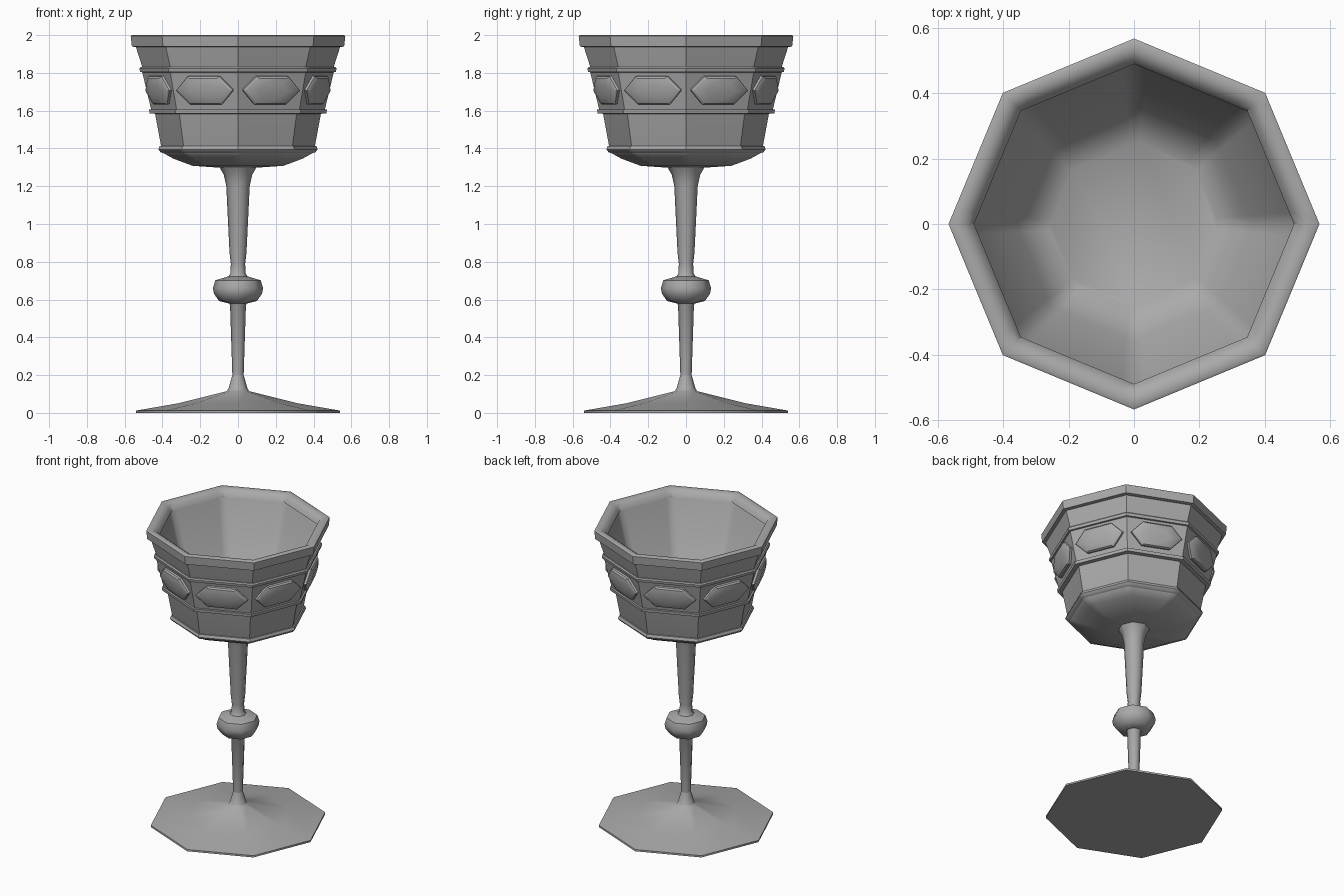
import bpy, bmesh
from math import pi, sin, cos, radians
from mathutils import Vector, Matrix

SIDES = 8
cube = bpy.data.objects.get("Cube")
if cube:
    bpy.data.objects.remove(cube, do_unlink=True)

metal = bpy.data.materials.new("grey metal")
metal.use_nodes = True
GREY = (0.4, 0.4, 0.4, 1)
metal.diffuse_color = GREY
metal.node_tree.nodes["Principled BSDF"].inputs["Base Color"].default_value = GREY


def finish(name, bm, angle):
    bmesh.ops.recalc_face_normals(bm, faces=bm.faces)
    mesh = bpy.data.meshes.new(name)
    bm.to_mesh(mesh)
    bm.free()
    mesh.materials.append(metal)
    obj = bpy.data.objects.new(name, mesh)
    bpy.context.collection.objects.link(obj)
    bpy.ops.object.select_all(action="DESELECT")
    obj.select_set(True)
    bpy.context.view_layer.objects.active = obj
    bpy.ops.object.shade_smooth_by_angle(angle=radians(angle))
    return obj


def outline(support):
    """Unit octagon, with optional holding points beside every corner."""
    corners = [Vector((cos(2 * pi * i / SIDES), sin(2 * pi * i / SIDES), 0)) for i in range(SIDES)]
    points = []
    for i, a in enumerate(corners):
        b = corners[(i + 1) % SIDES]
        points.append(a)
        if support:
            points += [a.lerp(b, support), a.lerp(b, 1 - support)]
    return points


def turned(name, profile, support=0, angle=50):
    """Octagonal part swept through (radius, height) pairs, capped at both ends."""
    bm = bmesh.new()
    rings = [[bm.verts.new((p.x * r, p.y * r, z)) for p in outline(support)] for r, z in profile]
    for low, high in zip(rings, rings[1:]):
        for i in range(len(low)):
            j = (i + 1) % len(low)
            bm.faces.new((low[i], low[j], high[j], high[i]))
    bm.faces.new(rings[0][::-1])
    bm.faces.new(rings[-1])
    return finish(name, bm, angle)


# Foot and stem
turned("foot", [(0.54, 0), (0.54, 0.012), (0.31, 0.052), (0.06, 0.115), (0.05, 0.13), (0.03, 0.2)])
turned("lower_stem", [(0.03, 0.2), (0.042, 0.57), (0.05, 0.585)])
turned("knob", [(0.05, 0.58), (0.1, 0.592), (0.127, 0.63), (0.133, 0.66),
                (0.12, 0.702), (0.05, 0.723)])
turned("upper_stem", [(0.05, 0.723), (0.04, 0.74), (0.038, 0.79), (0.045, 0.85),
                      (0.062, 1.2), (0.075, 1.26), (0.092, 1.29), (0.1, 1.305)])

# Hollow bowl, from the underside over the rim to the inner floor
turned("bowl", [(0.08, 1.297), (0.24, 1.308), (0.34, 1.345), (0.395, 1.375), (0.405, 1.4),
                (0.442, 1.6), (0.5, 1.81), (0.54, 1.935), (0.55, 1.98), (0.515, 1.985),
                (0.495, 1.95), (0.36, 1.44), (0.26, 1.365)], 0.1, 40)
turned_rim = [(0.535, 1.935), (0.562, 1.94), (0.568, 1.995), (0.56, 2.0),
              (0.53, 1.998), (0.505, 1.985), (0.49, 1.955)]


def hoop(name, profile):
    """Closed ring: the profile loops back to its start."""
    bm = bmesh.new()
    rings = [[bm.verts.new((p.x * r, p.y * r, z)) for p in outline(0.1)] for r, z in profile]
    for low, high in zip(rings, rings[1:] + rings[:1]):
        for i in range(len(low)):
            j = (i + 1) % len(low)
            bm.faces.new((low[i], low[j], high[j], high[i]))
    return finish(name, bm, 40)


hoop("rim", turned_rim)
hoop("base_ring", [(0.39, 1.375), (0.41, 1.38), (0.422, 1.395), (0.415, 1.412), (0.395, 1.415)])
hoop("jewel_band", [(0.43, 1.583), (0.468, 1.585), (0.471, 1.605), (0.46, 1.607),
                    (0.507, 1.803), (0.518, 1.805), (0.522, 1.823), (0.515, 1.83), (0.49, 1.83)])

# Hexagonal jewels, one at the middle of every band facet
tilt = 0.22
for k in range(SIDES):
    turn = 2 * pi * (k + 0.5) / SIDES
    place = (Matrix.Rotation(turn, 4, "Z") @ Matrix.Translation((0.447, 0, 1.71))
             @ Matrix.Rotation(tilt, 4, "Y"))
    bm = bmesh.new()
    layers = []
    for depth, grow in ((-0.02, 1), (0.014, 1), (0.024, 0.9), (0.032, 0.5)):
        shape = [(-0.162, 0), (-0.09, -0.076), (0.09, -0.076),
                 (0.162, 0), (0.09, 0.076), (-0.09, 0.076)]
        layers.append([bm.verts.new(place @ Vector((depth, y * grow, z * grow))) for y, z in shape])
    for a, b in zip(layers, layers[1:]):
        for i in range(6):
            j = (i + 1) % 6
            bm.faces.new((a[i], a[j], b[j], b[i]))
    bm.faces.new(layers[0][::-1])
    bm.faces.new(layers[-1])
    finish(f"jewel_{k + 1}", bm, 35)
